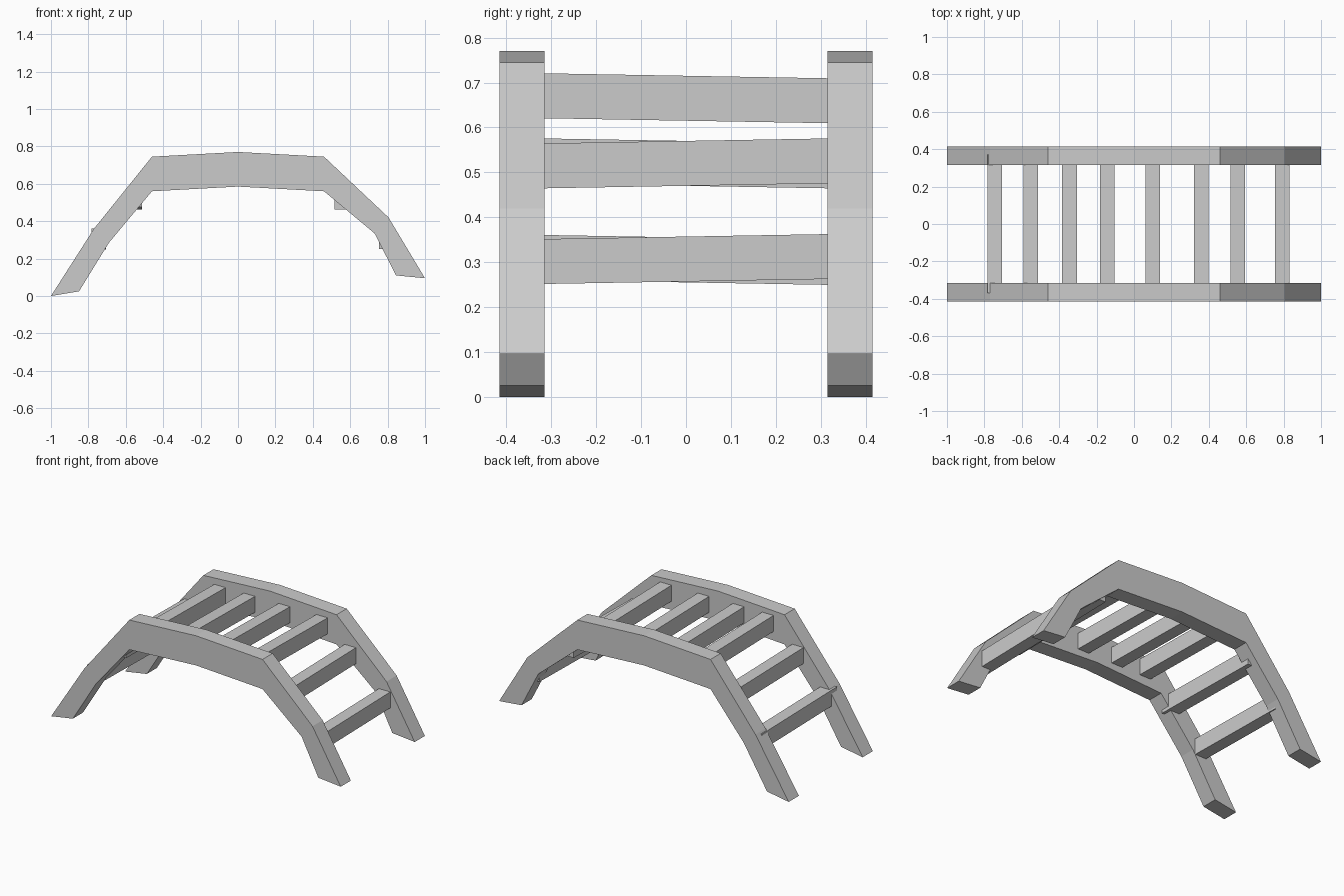
import bpy
import bmesh
import math

if "Cube" in bpy.data.objects:
    bpy.data.objects.remove(bpy.data.objects["Cube"])

grey = bpy.data.materials.new("plain grey")
grey.use_nodes = True
colour = (0.6, 0.6, 0.6, 1)
grey.diffuse_color = colour
grey.node_tree.nodes["Principled BSDF"].inputs["Base Color"].default_value = colour

RAIL_IN, RAIL_OUT, RUNG_END = 0.315, 0.415, 0.37


def finish(name, bm):
    bmesh.ops.recalc_face_normals(bm, faces=bm.faces)
    mesh = bpy.data.meshes.new(name)
    bm.to_mesh(mesh)
    bm.free()
    mesh.materials.append(grey)
    obj = bpy.data.objects.new(name, mesh)
    bpy.context.collection.objects.link(obj)
    return obj


# Arched side rails: upper and lower outline, joined segment by segment
upper = [(-1, 0), (-0.77, 0.36), (-0.46, 0.745), (0, 0.77),
         (0.46, 0.745), (0.805, 0.42), (1, 0.095)]
lower = [(-0.85, 0.025), (-0.69, 0.285), (-0.46, 0.56), (0, 0.585),
         (0.46, 0.56), (0.73, 0.335), (0.845, 0.11)]


def rail(name, y0, y1):
    bm = bmesh.new()
    rings = []
    for (xu, zu), (xl, zl) in zip(upper, lower):
        rings.append([bm.verts.new(p) for p in
                      ((xu, y0, zu), (xu, y1, zu), (xl, y1, zl), (xl, y0, zl))])
    for a, b in zip(rings, rings[1:]):
        for i in range(4):
            j = (i + 1) % 4
            bm.faces.new((a[i], a[j], b[j], b[i]))
    bm.faces.new(rings[0])
    bm.faces.new(rings[-1])
    finish(name, bm)


rail("front_rail", -RAIL_OUT, -RAIL_IN)
rail("back_rail", RAIL_IN, RAIL_OUT)

# Rungs: x centre, z centre, slight rise towards the back
rungs = [(-0.745, 0.305, -1), (-0.552, 0.52, -1), (-0.345, 0.665, -1),
         (-0.142, 0.665, -1), (0.1, 0.665, -1), (0.36, 0.665, -1),
         (0.555, 0.52, 1), (0.792, 0.307, 1)]

for n, (x, z, rise) in enumerate(rungs, 1):
    bm = bmesh.new()
    bmesh.ops.create_cube(bm, size=1)
    bmesh.ops.scale(bm, vec=(0.078, 2 * RUNG_END, 0.1), verts=bm.verts)
    rung = finish(f"rung_{n}", bm)
    rung.location = (x, 0, z)
    rung.rotation_euler.x = rise * math.radians(1)
